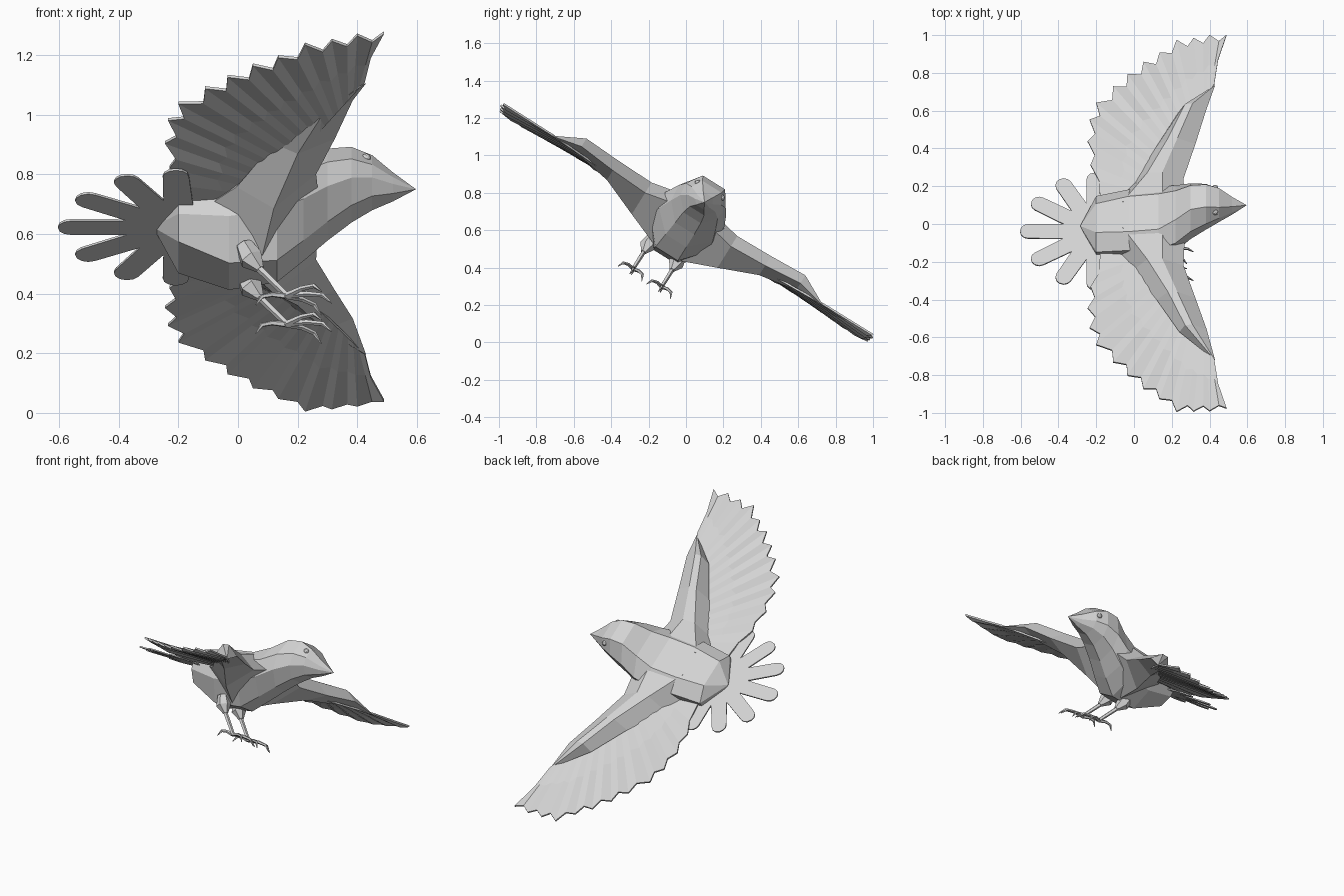
import bpy, bmesh, math
from mathutils import Matrix, Vector

cube = bpy.data.objects.get("Cube")
if cube:
    bpy.data.objects.remove(cube, do_unlink=True)

plumage = bpy.data.materials.new("pale grey")
plumage.use_nodes = True
grey = (0.65, 0.65, 0.65, 1)
plumage.diffuse_color = grey
plumage.node_tree.nodes["Principled BSDF"].inputs["Base Color"].default_value = grey

# The bird is built level, facing +x, then banked about its long axis
BANK = Matrix.Translation((0, 0, 0.64)) @ Matrix.Rotation(math.radians(-32), 4, 'X')


def finish(name, bm):
    bmesh.ops.recalc_face_normals(bm, faces=bm.faces)
    bm.transform(BANK)
    mesh = bpy.data.meshes.new(name)
    bm.to_mesh(mesh)
    bm.free()
    mesh.materials.append(plumage)
    obj = bpy.data.objects.new(name, mesh)
    bpy.context.collection.objects.link(obj)


def loft(bm, rings):
    """Skin rings of equal size; a ring of one point closes to a tip."""
    loops = [[bm.verts.new(p) for p in ring] for ring in rings]
    for a, b in zip(loops, loops[1:]):
        n = max(len(a), len(b))
        for i in range(n):
            j = (i + 1) % n
            if len(a) == 1:
                bm.faces.new((a[0], b[i], b[j]))
            elif len(b) == 1:
                bm.faces.new((a[i], a[j], b[0]))
            else:
                bm.faces.new((a[i], a[j], b[j], b[i]))
    for loop in (loops[0], loops[-1]):
        if len(loop) > 2:
            bm.faces.new(loop)


def rod(bm, path, radii, sides=5):
    """Tapered tube through a few points."""
    path = [Vector(p) for p in path]
    rings = []
    for i, p in enumerate(path):
        d = path[min(i + 1, len(path) - 1)] - path[max(i - 1, 0)]
        q = d.to_track_quat('Z', 'Y')
        rings.append([p + q @ Vector((radii[i] * math.cos(t), radii[i] * math.sin(t), 0))
                      for t in (math.tau * k / sides for k in range(sides))])
    loft(bm, rings)


# Body and head: x, sideways shift, top, upper side, bottom, top width, side width, bottom width
sections = [
    (-0.20, 0, 0.06, 0.0, -0.14, 0.09, 0.175, 0.10),
    (-0.03, 0, 0.10, 0.04, -0.215, 0.11, 0.19, 0.085),
    (0.13, 0, 0.125, 0.06, -0.195, 0.11, 0.195, 0.07),
    (0.22, 0.005, 0.18, 0.09, -0.11, 0.09, 0.18, 0.065),
    (0.30, 0.01, 0.25, 0.15, -0.03, 0.075, 0.15, 0.06),
    (0.38, 0.013, 0.262, 0.18, 0.04, 0.07, 0.125, 0.055),
    (0.45, 0.016, 0.237, 0.18, 0.085, 0.06, 0.092, 0.045),
    (0.52, 0.02, 0.19, 0.16, 0.11, 0.03, 0.048, 0.025),
]
rings = [[(-0.285, 0, -0.02)]]
for x, s, top, mid, low, wt, w, wb in sections:
    half = [(wt, top), (w, mid), (w * 0.94, low + 0.5 * (mid - low)), (wb, low)]
    rings.append([(x, s + y, z) for y, z in half] + [(x, s - y, z) for y, z in reversed(half)])
rings.append([(0.597, 0.026, 0.146)])
bm = bmesh.new()
loft(bm, rings)
finish("body", bm)

# Tail: a flat fan of seven round-ended feathers
bm = bmesh.new()
hub = Vector((-0.2, -0.025, -0.035))
outline = [hub + Vector((0.06, 0, 0))]
for k in range(-3, 4):
    a = math.pi + math.radians(29.5 * k)
    reach = 0.36 - 0.013 * abs(k)
    centre = hub + reach * Vector((math.cos(a), math.sin(a), 0))
    for step in range(7):
        t = a - math.pi / 2 + math.pi * step / 6
        outline.append(centre + 0.044 * Vector((math.cos(t), math.sin(t), 0)))
    if k < 3:
        t = a + math.radians(14.75)
        outline.append(hub + 0.18 * Vector((math.cos(t), math.sin(t), 0)))
loft(bm, [[p + Vector((0, 0, h)) for p in outline] for h in (-0.004, 0.004)])
finish("tail", bm)

# Feather tips from the wing point round to the body: x, span, height
tips = [(0.49, 1.165, 0.022), (0.40, 1.173, 0.008), (0.315, 1.165, -0.008), (0.225, 1.16, -0.02),
        (0.135, 1.08, -0.02), (0.05, 1.02, -0.015), (-0.035, 0.94, -0.01), (-0.11, 0.86, -0.005),
        (-0.20, 0.755, 0), (-0.235, 0.65, 0), (-0.245, 0.52, -0.01), (-0.23, 0.38, -0.02),
        (-0.18, 0.17, -0.02)]
# Wing arm: span, then rear, rear top, front top, front and bottom as x and height
arm = [
    (0.08, (-0.16, -0.03), (-0.06, 0.095), (0.15, 0.125), (0.27, 0.06), (0.08, -0.19)),
    (0.27, (-0.005, -0.03), (0.07, 0.08), (0.15, 0.085), (0.262, 0.02), (0.12, -0.115)),
    (0.48, (0.12, 0.01), (0.18, 0.09), (0.23, 0.09), (0.325, 0.03), (0.20, -0.03)),
    (0.69, (0.24, 0.025), (0.27, 0.095), (0.31, 0.10), (0.385, 0.05), (0.29, 0.005)),
]

for side, word in ((1, "left"), (-1, "right")):
    bm = bmesh.new()
    loft(bm, [[(x, side * span, z) for x, z in pts] for span, *pts in arm]
         + [[(0.43, side * 0.86, 0.012)]])
    finish(word + "_wing_arm", bm)

    # Feathers: one thin pleated sheet, its rim stepping between tips and notches
    bm = bmesh.new()
    steps = 2 * len(tips) - 2
    rows = []
    for i in range(steps + 1):
        f = (i / steps) ** 0.9
        root = Vector((0.425 - 0.36 * f, 0.86 - 0.70 * f, 0.02 - 0.03 * f))
        rim = Vector(tips[i // 2])
        if i % 2:
            rim = rim.lerp(Vector(tips[i // 2 + 1]), 0.4)
            rim = rim.lerp(root, 0.09) - Vector((0, 0, 0.012))
        middle = root.lerp(rim, 0.5)
        if i == 0:
            middle.x -= 0.012
        rows.append([Vector((p.x, side * p.y, p.z)) for p in (root, middle, rim)])
    up = Vector((0, 0, 0.005))
    loft(bm, [[p + up for p in row] + [p - up for p in reversed(row)] for row in rows])
    finish(word + "_wing_feathers", bm)

    # Eye
    bm = bmesh.new()
    bmesh.ops.create_icosphere(bm, subdivisions=2, radius=0.016, matrix=Matrix.Translation(
        (0.43, 0.016 + side * 0.076, 0.215)))
    finish(word + "_eye", bm)

    # Leg: thigh, shank and four clawed toes
    y = side * 0.09 - 0.02
    bm = bmesh.new()
    rod(bm, [(0.02, y, -0.16), (0.045, y, -0.215), (0.075, y, -0.255)], [0.03, 0.042, 0.015], 6)
    rod(bm, [(0.06, y, -0.24), (0.165, y, -0.36)], [0.013, 0.011])
    for spread, length in ((-0.075, 0.12), (0, 0.155), (0.075, 0.12), (0.01, -0.1)):
        ankle = Vector((0.16, y, -0.36))
        reach = Vector((length, spread, 0))
        rod(bm, [ankle, ankle + reach * 0.45 + Vector((0, 0, 0.008)),
                 ankle + reach * 0.8 + Vector((0, 0, 0.002)),
                 ankle + reach + Vector((0, 0, -0.03))], [0.011, 0.009, 0.008, 0.002])
    finish(word + "_leg", bm)
